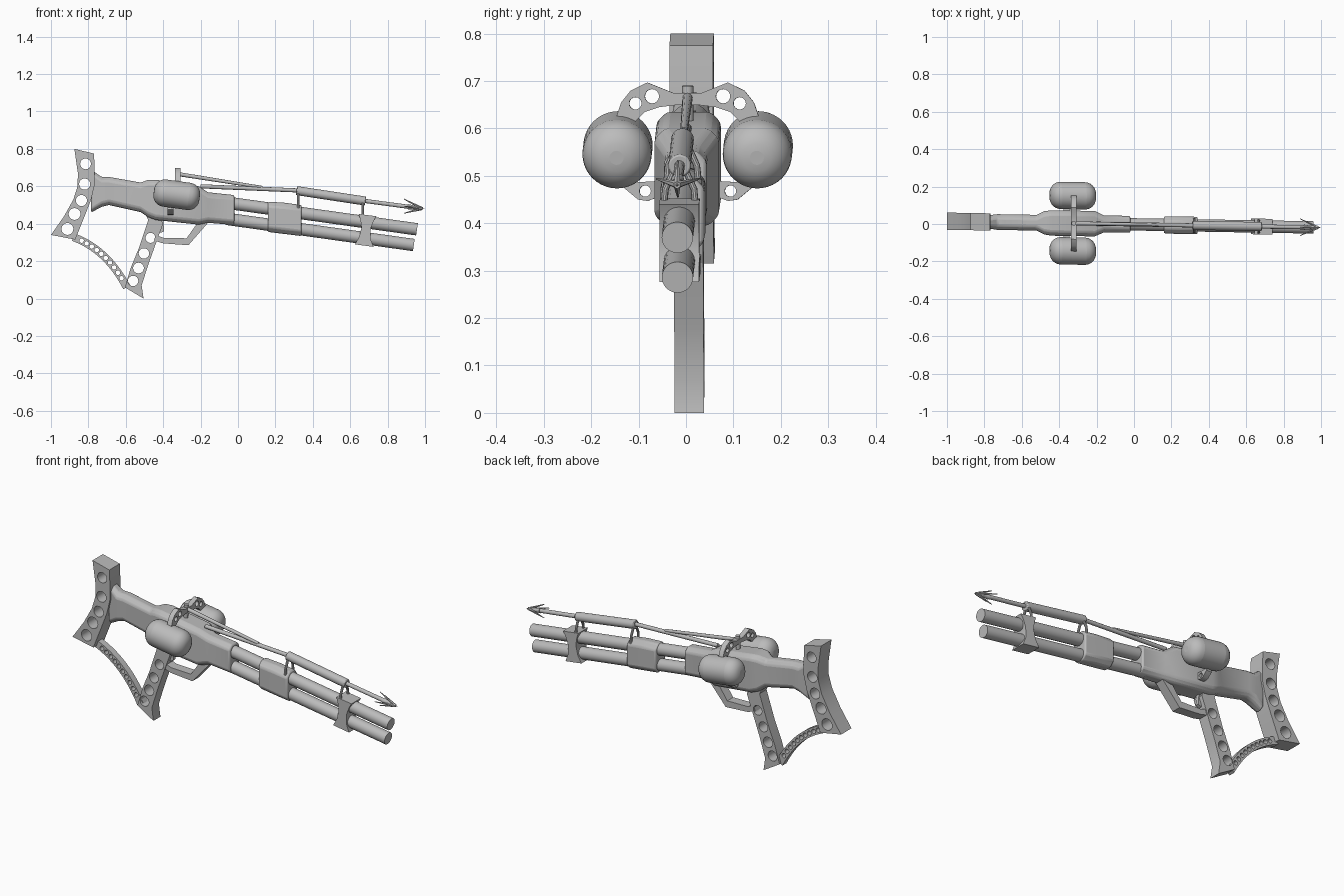
import bpy, bmesh, math
from mathutils import Vector, Matrix

cube = bpy.data.objects.get("Cube")
if cube:
    bpy.data.objects.remove(cube)

metal = bpy.data.materials.new("grey metal")
metal.use_nodes = True
grey = (0.5, 0.5, 0.5, 1)
metal.diffuse_color = grey
metal.node_tree.nodes["Principled BSDF"].inputs["Base Color"].default_value = grey
parts = []


def finish(name, bm, bevel=0, segments=2):
    """Turn a bmesh into an object, following the slight yaw of the whole piece."""
    bmesh.ops.remove_doubles(bm, verts=bm.verts, dist=0.0002)
    bmesh.ops.recalc_face_normals(bm, faces=bm.faces)
    for v in bm.verts:
        v.co.y -= 0.002 + 0.017 * v.co.x
    mesh = bpy.data.meshes.new(name)
    bm.to_mesh(mesh)
    bm.free()
    mesh.materials.append(metal)
    obj = bpy.data.objects.new(name, mesh)
    bpy.context.collection.objects.link(obj)
    if bevel:
        mod = obj.modifiers.new("rounding", "BEVEL")
        mod.width, mod.segments = bevel, segments
        mod.limit_method, mod.angle_limit = "ANGLE", math.radians(35)
    parts.append(obj)
    return obj


def rod(name, a, b, r1, r2=None, sides=20, bevel=0, segments=2):
    """Round bar between two points."""
    a, b = Vector(a), Vector(b)
    turn = (b - a).to_track_quat("Z", "Y").to_matrix().to_4x4()
    bm = bmesh.new()
    bmesh.ops.create_cone(bm, cap_ends=True, segments=sides, radius1=r1,
                          radius2=r1 if r2 is None else r2, depth=(b - a).length,
                          matrix=Matrix.Translation((a + b) / 2) @ turn)
    return finish(name, bm, bevel, segments)


def plate(name, outline, half, holes=(), cross_at=None, side=1):
    """Extruded outline with round holes; lies along the length or across it."""
    cu = bpy.data.curves.new(name, "CURVE")
    cu.dimensions, cu.fill_mode, cu.extrude = "2D", "BOTH", half
    loops = [outline]
    for u, v, r in holes:
        loops.append([(u + r * math.cos(k * math.tau / 16), v + r * math.sin(k * math.tau / 16))
                      for k in range(16)])
    for loop in loops:
        sp = cu.splines.new("POLY")
        sp.points.add(len(loop) - 1)
        for p, (u, v) in zip(sp.points, loop):
            p.co = (u, v, 0, 1)
        sp.use_cyclic_u = True
    tmp = bpy.data.objects.new(name, cu)
    mesh = bpy.data.meshes.new_from_object(tmp)
    bm = bmesh.new()
    bm.from_mesh(mesh)
    bpy.data.objects.remove(tmp)
    bpy.data.curves.remove(cu)
    bpy.data.meshes.remove(mesh)
    for v in bm.verts:
        u, w, d = v.co
        v.co = (u, d, w) if cross_at is None else (cross_at + d, side * u, w)
    return finish(name, bm)


def loft(name, stations, cut, bevel=0.008):
    """Chamfered box sections (x, low, high, half width) joined along x."""
    bm = bmesh.new()
    rings = []
    for x, lo, hi, w in stations:
        c = min(cut, w * 0.6)
        ring = [(w, lo + c), (w, hi - c), (w - c, hi), (c - w, hi),
                (-w, hi - c), (-w, lo + c), (c - w, lo), (w - c, lo)]
        rings.append([bm.verts.new((x, y, z)) for y, z in ring])
    for p, q in zip(rings, rings[1:]):
        for i in range(8):
            j = (i + 1) % 8
            bm.faces.new((p[i], p[j], q[j], q[i]))
    bm.faces.new(rings[0])
    bm.faces.new(rings[-1])
    return finish(name, bm, bevel)


# Shoulder plate with lightening holes
plate("shoulder_plate",
      [(-.875, .8), (-.77, .775), (-.766, .69), (-.766, .61), (-.785, .53), (-.82, .44),
       (-.87, .315), (-1, .34), (-.93, .44), (-.88, .53), (-.858, .6), (-.856, .67)], .046,
      [(-.815, .72, .029), (-.82, .612, .03), (-.837, .524, .03),
       (-.874, .452, .032), (-.912, .372, .032)])

# Stock and receiver
loft("receiver",
     [(-.785, .46, .69, .034), (-.73, .49, .65, .042), (-.69, .5, .65, .042),
      (-.52, .462, .62, .042), (-.48, .435, .635, .062), (-.44, .42, .635, .068),
      (-.21, .395, .6, .068), (-.16, .405, .568, .045), (-.02, .393, .553, .045)], .022)

# Pistol grip, guard and trigger
plate("grip",
      [(-.48, .42), (-.5, .36), (-.53, .27), (-.575, .16), (-.605, .06), (-.505, 0),
       (-.515, .07), (-.48, .18), (-.43, .32), (-.4, .4), (-.42, .44), (-.49, .44)], .031,
      [(-.468, .324, .027), (-.503, .241, .028), (-.532, .163, .029), (-.561, .094, .028)])
plate("trigger_guard",
      [(-.44, .34), (-.4, .325), (-.275, .322), (-.22, .4), (-.16, .405),
       (-.265, .285), (-.4, .295), (-.45, .31)], .026)
plate("trigger", [(-.42, .43), (-.4, .43), (-.395, .36), (-.415, .35)], .01)

# Perforated strut from the shoulder plate to the grip
a, c, b = Vector((-.88, .328)), Vector((-.7, .262)), Vector((-.595, .06))
upper, lower, strut_holes = [], [], []
for i in range(25):
    t = i / 24
    p = a * (1 - t) ** 2 + c * 2 * t * (1 - t) + b * t * t
    d = ((c - a) * (1 - t) + (b - c) * t).normalized()
    n = Vector((-d.y, d.x)) * 0.021
    upper.append(tuple(p + n))
    lower.append(tuple(p - n))
    if i % 2 and 2 < i < 23:
        strut_holes.append((p.x, p.y, .012))
plate("strut", upper + lower[::-1], .018, strut_holes)

# Twin barrels with their clamps
SLOPE = .14
for name, end_x, end_z in (("upper_barrel", .957, .37), ("lower_barrel", .94, .286)):
    rod(name, (-.06, 0, end_z + SLOPE * (end_x + .06)), (end_x, 0, end_z), .033, sides=32)
loft("middle_clamp", [(.16, .356, .518, .046), (.25, .345, .512, .047),
                      (.34, .334, .5, .046)], .026)
plate("front_clamp",
      [(.645, .452), (.74, .44), (.725, .415), (.71, .375), (.708, .32), (.725, .276),
       (.625, .29), (.648, .33), (.66, .38), (.655, .42)], .042)

# Side tanks with perforated brackets
for label, s in (("left", 1), ("right", -1)):
    rod(label + "_tank", (-.45, s * .148, .572), (-.205, s * .148, .538), .073,
        sides=40, bevel=.058, segments=6)
    plate(label + "_upper_bracket",
          [(0, .675), (.03, .675), (.085, .697), (.12, .68), (.14, .655), (.152, .62),
           (.11, .615), (.09, .635), (.06, .645), (.02, .65), (0, .65)], .014,
          [(.075, .668, .015), (.11, .653, .013)], cross_at=-.322, side=s)
    plate(label + "_lower_bracket",
          [(.05, .49), (.1, .487), (.13, .49), (.135, .475), (.105, .45),
           (.085, .447), (.05, .46)], .016,
          [(.09, .468, .012)], cross_at=-.36, side=s)
rod("bracket_post", (-.325, 0, .6), (-.322, 0, .69), .012)

# Launch tube, its rear rods and its hoops
rod("launch_tube", (.313, 0, .577), (.682, 0, .521), .024, sides=24, bevel=.004)
rod("draw_rod", (-.33, 0, .667), (.13, 0, .594), .011, .008, sides=12)
rod("guide_rod", (-.2, 0, .6), (.32, 0, .578), .011, sides=12)
for label, x, low, high in (("rear", .322, .48, .572), ("front", .666, .43, .522)):
    for s in (1, -1):
        rod(label + "_hoop_leg", (x, s * .034, low), (x, s * .03, low + .045), .007, sides=10)
        rod(label + "_hoop_arm", (x, s * .031, low + .04), (x, s * .008, high), .007, sides=10)

# Harpoon with four swept barbs
tip = (.998, 0, .479)
rod("harpoon_shaft", (.67, 0, .523), (.96, 0, .484), .011, sides=16)
rod("harpoon_point", (.91, 0, .491), tip, .014, .001, sides=12)
for y, z in ((0, .532), (0, .456), (.045, .494), (-.045, .494)):
    rod("harpoon_barb", (.985, 0, .481), (.888, y, z), .008, .002, sides=6)

bpy.ops.object.select_all(action="DESELECT")
for obj in parts:
    obj.select_set(True)
bpy.context.view_layer.objects.active = parts[0]
bpy.ops.object.shade_smooth_by_angle(angle=math.radians(35))
